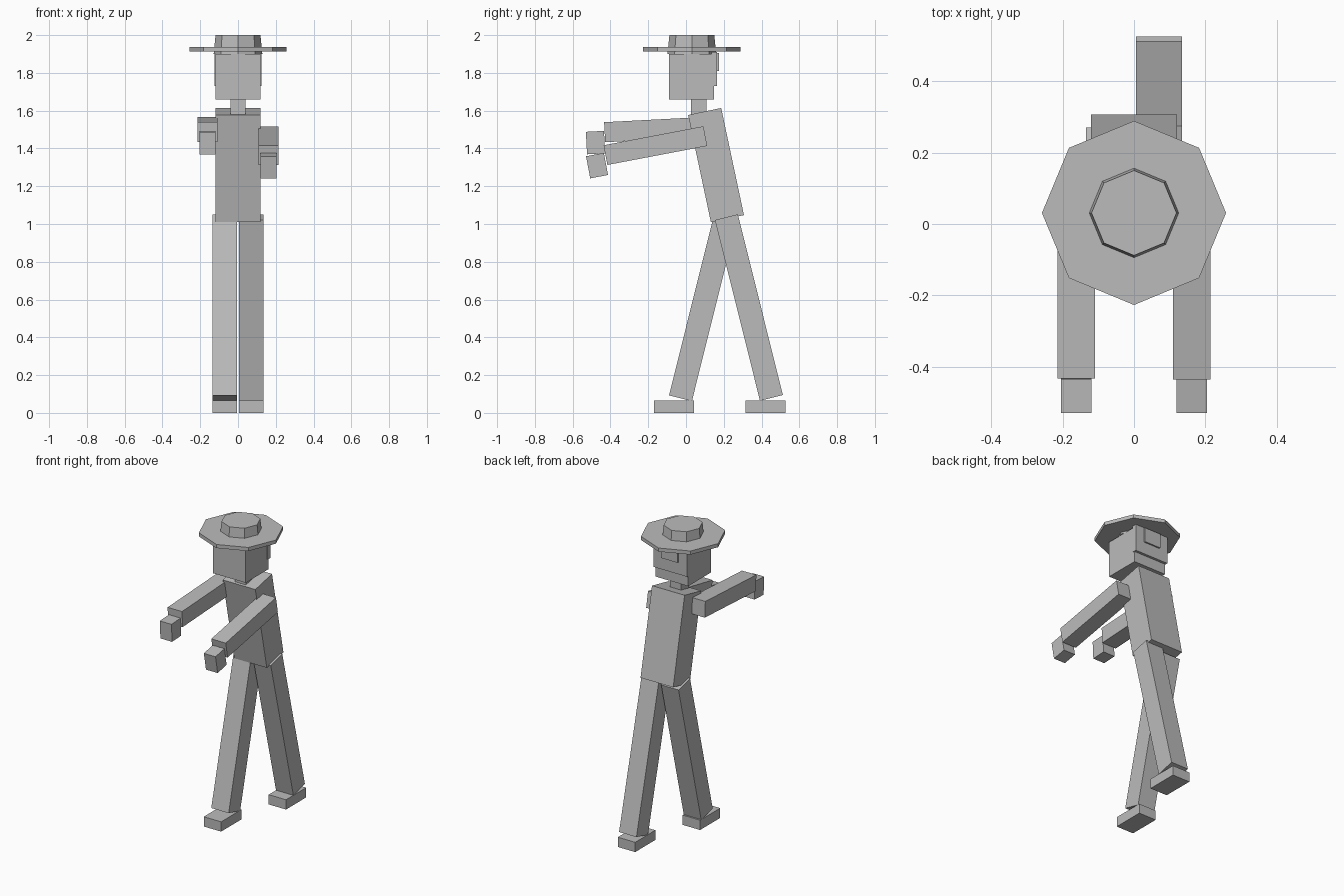
import bpy, math
from mathutils import Matrix

if "Cube" in bpy.data.objects:
    bpy.data.objects.remove(bpy.data.objects["Cube"])

grey = bpy.data.materials.new("plain grey")
grey.diffuse_color = (0.5, 0.5, 0.5, 1)
grey.use_nodes = True
grey.node_tree.nodes["Principled BSDF"].inputs["Base Color"].default_value = grey.diffuse_color


def finish(name):
    ob = bpy.context.object
    ob.name = name
    ob.data.materials.append(grey)
    return ob


def box(name, centre, size, tilt=0):
    """Box of the given size, tilted about the x axis (degrees)."""
    bpy.ops.mesh.primitive_cube_add(size=1)
    ob = finish(name)
    ob.data.transform(Matrix.Diagonal((*size, 1)))
    ob.location = centre
    ob.rotation_euler.x = math.radians(tilt)
    return ob


def octagon(name, r_low, r_high, z_low, z_high, y):
    """Flat-faced eight-sided cone section with corners on the axes."""
    bpy.ops.mesh.primitive_cone_add(vertices=8, radius1=r_low, radius2=r_high,
                                    depth=z_high - z_low,
                                    location=(0, y, (z_low + z_high) / 2))
    return finish(name)


# Hat
octagon("hat_brim", 0.258, 0.258, 1.912, 1.936, 0.031)
octagon("hat_crown", 0.129, 0.119, 1.90, 2.0, 0.031)

# Head, hair at the back, and neck
box("head", (0, 0.029, 1.78), (0.24, 0.238, 0.24))
box("back_hair", (0, 0.15, 1.82), (0.248, 0.03, 0.18))
box("hair_knot", (0, 0.16, 1.858), (0.12, 0.03, 0.096))
box("neck", (0, 0.068, 1.62), (0.08, 0.083, 0.12))

# Leaning torso
box("torso", (0, 0.159, 1.312), (0.24, 0.179, 0.58), 12)

# Outstretched arms with drooping hands: side, arm y/z, hand y/z, tilt
for side, sx, ay, az, hy, hz, tilt in (
        ("left", 1, -0.162, 1.415, -0.471, 1.309, 10.8),
        ("right", -1, -0.162, 1.50, -0.479, 1.431, 3)):
    box(side + "_arm", (sx * 0.162, ay, az), (0.106, 0.538, 0.106), tilt)
    box(side + "_hand", (sx * 0.162, hy, hz), (0.086, 0.096, 0.119), tilt)

# Striding legs and flat feet: side, leg y/z, foot y, tilt
for side, sx, ly, lz, fy, tilt in (
        ("left", 1, 0.333, 0.558, 0.42, 14),
        ("right", -1, 0.09, 0.556, -0.063, -14)):
    box(side + "_leg", (sx * 0.07, ly, lz), (0.128, 0.125, 0.986), tilt)
    box(side + "_foot", (sx * 0.07, fy, 0.0325), (0.128, 0.212, 0.065))
